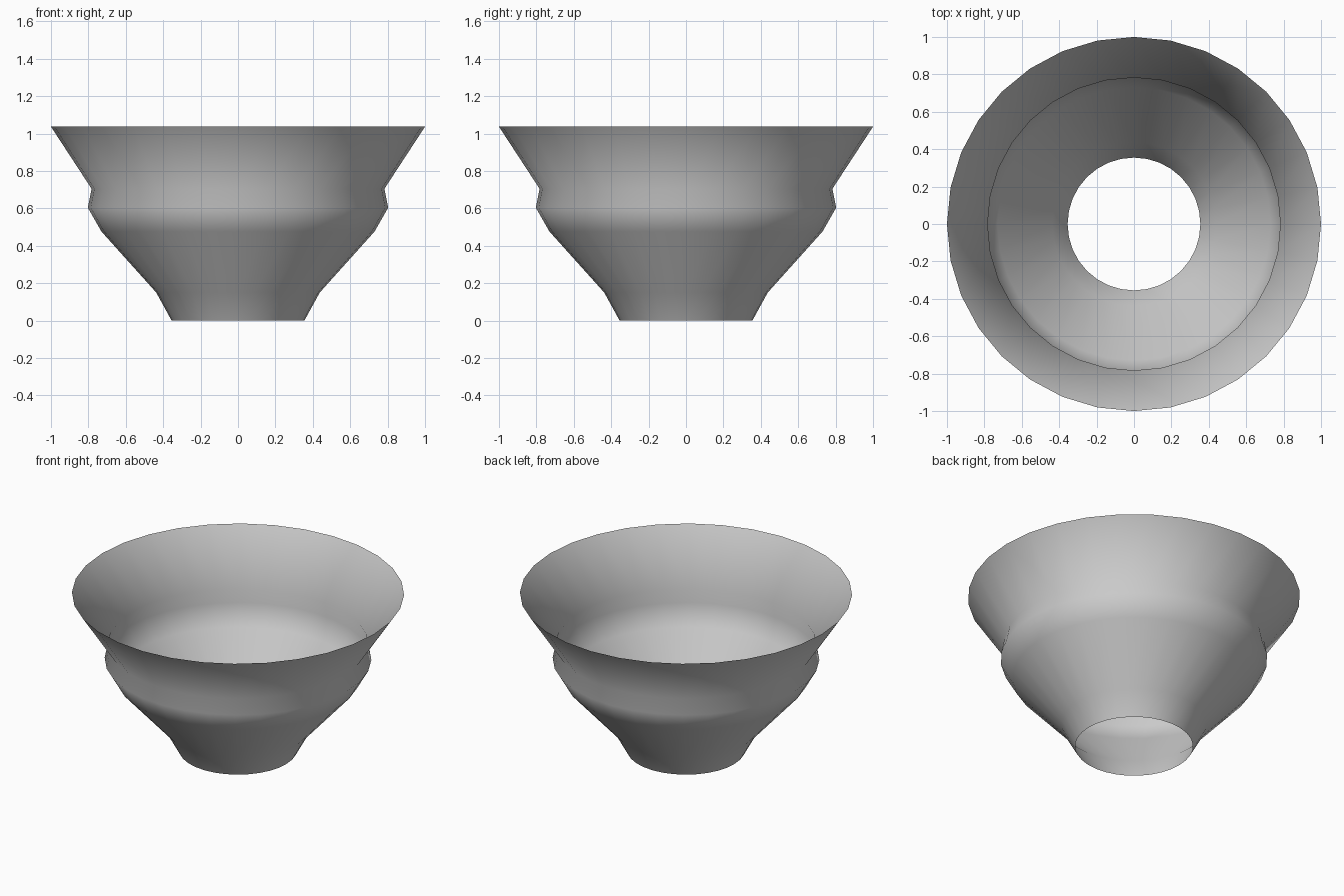
import bpy, bmesh
from math import cos, sin, tau

if "Cube" in bpy.data.objects:
    bpy.data.objects.remove(bpy.data.objects["Cube"])

SIDES = 32
# Bowl wall profile: (radius, height), from open foot to open rim
PROFILE = [(0.355, 0.0), (0.437, 0.15), (0.73, 0.476),
           (0.803, 0.604), (0.783, 0.705), (1.0, 1.037)]

# Spin the profile into a thin open shell
bm = bmesh.new()
rings = [[bm.verts.new((r * cos(tau * i / SIDES), r * sin(tau * i / SIDES), z))
          for i in range(SIDES)] for r, z in PROFILE]
for low, high in zip(rings, rings[1:]):
    for i in range(SIDES):
        j = (i + 1) % SIDES
        face = bm.faces.new((low[i], low[j], high[j], high[i]))
        face.smooth = True

mesh = bpy.data.meshes.new("funnel_bowl")
bm.to_mesh(mesh)
bm.free()
bowl = bpy.data.objects.new("funnel_bowl", mesh)
bpy.context.collection.objects.link(bowl)
